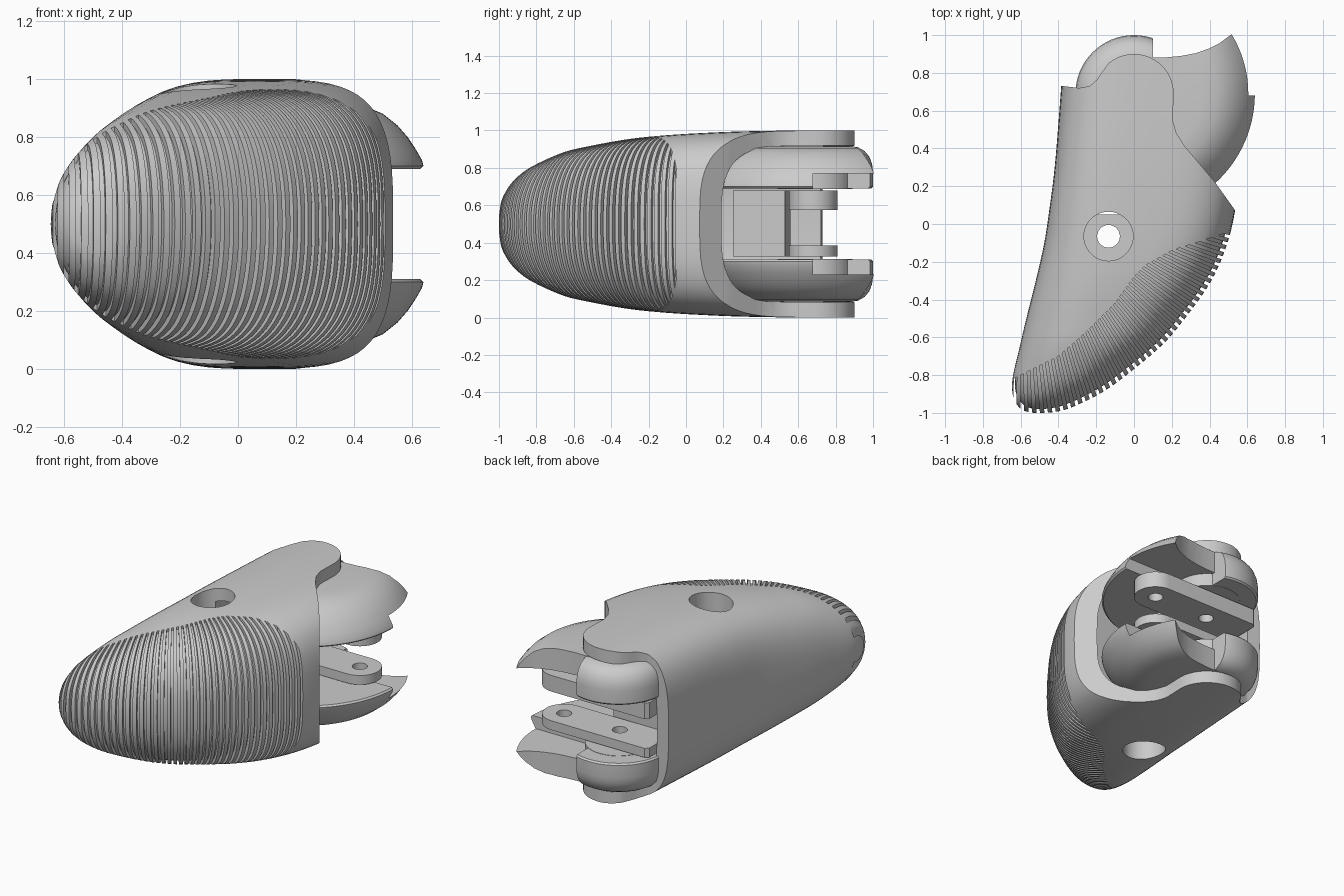
import bpy, bmesh, math

if "Cube" in bpy.data.objects:
    bpy.data.objects.remove(bpy.data.objects["Cube"])

PIVOT = (0.0, 0.69)


def make(name, bm):
    bmesh.ops.recalc_face_normals(bm, faces=bm.faces)
    me = bpy.data.meshes.new(name)
    bm.to_mesh(me)
    bm.free()
    ob = bpy.data.objects.new(name, me)
    bpy.context.collection.objects.link(ob)
    return ob


def prism(name, polys, z0, z1):
    bm = bmesh.new()
    for pts in polys:
        lo = [bm.verts.new((x, y, z0)) for x, y in pts]
        hi = [bm.verts.new((x, y, z1)) for x, y in pts]
        bm.faces.new(lo[::-1])
        bm.faces.new(hi)
        for i in range(len(pts)):
            j = (i + 1) % len(pts)
            bm.faces.new((lo[i], lo[j], hi[j], hi[i]))
    return make(name, bm)


def arc(cx, cy, r, a0, a1, n):
    return [(cx + r * math.cos(math.radians(a0 + (a1 - a0) * i / n)),
             cy + r * math.sin(math.radians(a0 + (a1 - a0) * i / n))) for i in range(n + 1)]


def disc(name, cx, cy, r, z0, z1, n=48):
    return prism(name, [arc(cx, cy, r, 0, 360, n)[:-1]], z0, z1)


def loft(name, rows, n=64):
    bm = bmesh.new()
    rings = []
    for y, xb, xf, hz, p in rows:
        ring = []
        for i in range(n):
            a = 2 * math.pi * i / n
            c, s = math.cos(a), math.sin(a)
            ring.append(bm.verts.new((
                (xb + xf) / 2 + (xf - xb) / 2 * math.copysign(abs(c) ** (2 / p), c), y,
                0.5 + hz * math.copysign(abs(s) ** (2 / p), s))))
        rings.append(ring)
    for r0, r1 in zip(rings, rings[1:]):
        for i in range(n):
            j = (i + 1) % n
            bm.faces.new((r0[i], r0[j], r1[j], r1[i]))
    bm.faces.new(rings[0])
    bm.faces.new(rings[-1])
    return make(name, bm)


def revolve(name, prof, n=64):
    bm = bmesh.new()
    rings = [[bm.verts.new((x, y, z)) for x, y in arc(*PIVOT, r, 0, 360, n)[:-1]] for r, z in prof]
    for r0, r1 in zip(rings, rings[1:]):
        for i in range(n):
            j = (i + 1) % n
            bm.faces.new((r0[i], r0[j], r1[j], r1[i]))
    bm.faces.new(rings[0])
    bm.faces.new(rings[-1])
    return make(name, bm)


def boolean(ob, other, op):
    m = ob.modifiers.new("cut", 'BOOLEAN')
    m.operation, m.solver, m.object = op, 'EXACT', other
    bpy.context.view_layer.update()
    me = bpy.data.meshes.new_from_object(ob.evaluated_get(bpy.context.evaluated_depsgraph_get()))
    ob.modifiers.clear()
    ob.data = me
    bpy.data.objects.remove(other)
    return ob


def smooth(ob, deg=30):
    for p in ob.data.polygons:
        p.use_smooth = True
    ob.data.set_sharp_from_angle(angle=math.radians(deg))


def mirror_z(ob, name):
    bm = bmesh.new()
    bm.from_mesh(ob.data)
    for v in bm.verts:
        v.co.z = 1 - v.co.z
    return make(name, bm)


# fingertip sections: y, back x, front x, half height, roundness exponent
keys = [(-1.0, -.53, -.46, .04, 2), (-.985, -.59, -.37, .13, 2), (-.94, -.63, -.26, .21, 2.05),
        (-.88, -.645, -.15, .27, 2.1), (-.8, -.64, -.04, .32, 2.2), (-.65, -.605, .14, .385, 2.4),
        (-.5, -.57, .27, .42, 2.6), (-.3, -.52, .41, .455, 2.9), (-.1, -.475, .495, .475, 3.2),
        (.1, -.445, .54, .487, 3.4), (.3, -.42, .56, .495, 3.5), (.6, -.395, .57, .5, 3.5),
        (.95, -.37, .57, .5, 3.5)]


def refine(k, steps=4):
    out = []
    for i in range(len(k) - 1):
        a, b, c, d = k[max(i - 1, 0)], k[i], k[i + 1], k[min(i + 2, len(k) - 1)]
        for s in range(steps):
            t = s / steps
            out.append(tuple(.5 * (2 * q + (r - p) * t + (2 * p - 5 * q + 4 * r - w) * t * t
                                   + (3 * q - p - 3 * r + w) * t ** 3)
                             for p, q, r, w in zip(a, b, c, d)))
    return out + [k[-1]]


rows = refine(keys)
shell = loft("fingertip_shell", rows)

# grip grooves on the front pad, fanned out
C = (-.6, .2)
wedges = []
for i in range(42):
    a = -14 - 2.0 * i
    wedges.append([arc(*C, r, a + d, a + d, 1)[0] for r, d in ((.45, 0), (1.6, 0), (1.6, .85), (.45, .85))])
grooves = prism("grooves", wedges, -.1, 1.1)
pad = [(-.8, -.88), (-.64, -.82), (-.4, -.7), (-.25, -.57), (-.1, -.42), (0, -.28), (.06, -.22),
       (.2, -.14), (.48, -.05), (.8, .0), (.8, -1.3), (-.8, -1.3)]
boolean(grooves, prism("pad_area", [pad], -.2, 1.2), 'INTERSECT')
core = loft("core", [(y + .02, xb - .02 + .035, xf - .02, max(hz - .014, .02), p) for y, xb, xf, hz, p in rows])
boolean(grooves, core, 'DIFFERENCE')
boolean(shell, grooves, 'DIFFERENCE')

# hollow socket, then trim the opening with the two hinge ears
cav = [(y, xb + .09, xf - .1, hz - .08, 3.6) for y, xb, xf, hz, p in rows if y > .02]
cav.append((1.1,) + cav[-1][1:])
boolean(shell, loft("socket", cav), 'DIFFERENCE')
trim = [(-.8, -1.2), (.9, -1.2), (.9, -.44), (.53, .08), (.43, .22), (.27, .41), (.225, .48), (.205, .55)]
trim += arc(*PIVOT, .21, 0, 130, 18)
trim += [(-.165, .81), (-.195, .765), (-.235, .73), (-.29, .72), (-.375, .73), (-.8, .73)]
boolean(shell, prism("trim", [trim], -.2, 1.2), 'INTERSECT')

# cross hole with wide counterbores
boolean(shell, disc("pin_hole", -.135, -.065, .06, -.2, 1.2), 'DIFFERENCE')
for z0, z1 in ((-.2, .25), (.75, 1.2)):
    boolean(shell, disc("counterbore", -.135, -.065, .13, z0, z1), 'DIFFERENCE')
smooth(shell)

# knuckle guard: domed wing plus round hinge lobe
wing = revolve("upper_knuckle_guard", [(.02, .69), (.63, .69), (.64, .70), (.635, .72), (.612, .76), (.585, .80),
                                       (.55, .84), (.50, .88), (.44, .905), (.36, .915), (.02, .915)], 96)
clip = [(0, .1), (.8, .1), (.8, 1.25), (.51, 1.0), (.45, .955), (.4, .93), (.33, .905), (.25, .89), (.17, .882),
        (0, .882)]
boolean(wing, prism("wing_area", [clip], 0, 1.2), 'INTERSECT')
boolean(wing, prism("step", [[(-.2, .68), (.9, .68), (.9, 1.3), (-.2, 1.3)]], .5, .77), 'DIFFERENCE')
lobe = revolve("lobe", [(.02, .69), (.30, .69), (.31, .70), (.31, .78), (.305, .82), (.29, .86),
                        (.265, .89), (.23, .91), (.18, .918), (.02, .918)])
boolean(lobe, prism("lobe_area", [[(-.6, .2), (.1, .2), (.1, 1.2), (-.6, 1.2)]], 0, 1.2), 'INTERSECT')
boolean(wing, lobe, 'UNION')
boolean(wing, disc("boss", *PIVOT, .2, .688, .78), 'UNION')
lower = mirror_z(wing, "lower_knuckle_guard")
smooth(wing)
smooth(lower)

# twin hinge links with two holes each, and the block joining them
link = arc(.4, .68, .13, -90, 90, 20) + [(-.27, .81), (-.29, .79), (-.29, .55)]
for name, z0, z1 in (("upper_link", .575, .68), ("lower_link", .325, .385)):
    ob = prism(name, [link], z0, z1)
    for x in (0, .4):
        boolean(ob, disc("link_hole", x, .68, .045, 0, 1, 32), 'DIFFERENCE')
    smooth(ob)
prism("link_block", [[(-.29, .25), (.15, .25), (.15, .53), (-.29, .56)]], .325, .68)
